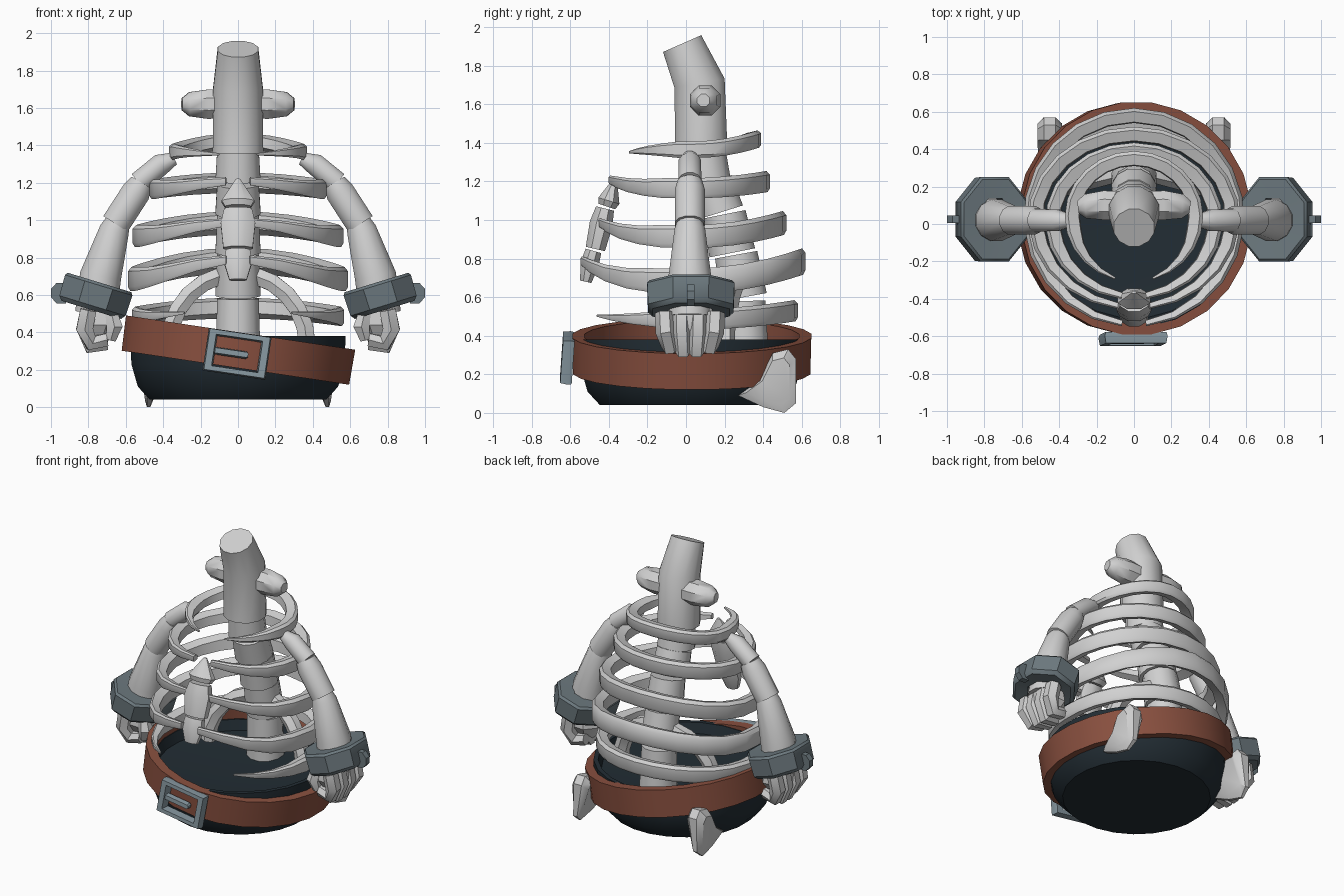
import bpy
import bmesh
from math import sin, cos, pi, radians
from mathutils import Vector, Matrix

cube = bpy.data.objects.get("Cube")
if cube:
    bpy.data.objects.remove(cube)


def material(name, rgb):
    m = bpy.data.materials.new(name)
    m.use_nodes = True
    m.diffuse_color = (*rgb, 1)
    m.node_tree.nodes["Principled BSDF"].inputs["Base Color"].default_value = (*rgb, 1)
    return m


BONE = material("bone grey", (0.64, 0.64, 0.64))
LEATHER = material("brown leather", (0.25, 0.08, 0.05))
IRON = material("dark iron", (0.15, 0.19, 0.21))
STEEL = material("buckle steel", (0.24, 0.31, 0.35))
CLOTH = material("dark cloth", (0.016, 0.026, 0.034))


def loft(name, rings, mat, closed=False, matrix=None, mirror=False):
    """Skin a list of equal point rings; cap the ends unless closed."""
    bm = bmesh.new()
    rows = [[bm.verts.new(p) for p in ring] for ring in rings]
    n = len(rows[0])
    pairs = list(zip(rows, rows[1:]))
    if closed:
        pairs.append((rows[-1], rows[0]))
    for a, b in pairs:
        for i in range(n):
            j = (i + 1) % n
            bm.faces.new((a[i], a[j], b[j], b[i]))
    if not closed:
        bm.faces.new(rows[0])
        bm.faces.new(rows[-1])
    bmesh.ops.remove_doubles(bm, verts=bm.verts, dist=0.0001)
    if matrix:
        bm.transform(matrix)
    bmesh.ops.recalc_face_normals(bm, faces=bm.faces)
    me = bpy.data.meshes.new(name)
    bm.to_mesh(me)
    bm.free()
    me.materials.append(mat)
    ob = bpy.data.objects.new(name, me)
    bpy.context.collection.objects.link(ob)
    if mirror:
        ob.modifiers.new("Mirror", "MIRROR").use_mirror_merge = False
    bpy.ops.object.select_all(action="DESELECT")
    bpy.context.view_layer.objects.active = ob
    ob.select_set(True)
    bpy.ops.object.shade_smooth_by_angle(angle=radians(38))
    return ob


def tube(name, path, radii, sides=12, flat=1.0, mirror=False):
    """Round bone along a path; flat squashes it from front to back."""
    pts = [Vector(p) for p in path]
    rings = []
    for i, p in enumerate(pts):
        d = (pts[min(i + 1, len(pts) - 1)] - pts[max(i - 1, 0)]).normalized()
        u = d.cross(Vector((0, 1, 0))).normalized()
        v = d.cross(u)
        rings.append([p + radii[i] * (u * cos(a) + v * sin(a) * flat)
                      for a in (2 * pi * (k + 0.5) / sides for k in range(sides))])
    return loft(name, rings, BONE, mirror=mirror)


def lathe(name, profile, sides, mat, matrix, mirror=False):
    """Spin a closed (radius, height) profile around z."""
    rings = []
    for k in range(sides):
        a = 2 * pi * (k + 0.5) / sides
        rings.append([(r * cos(a), r * sin(a), z) for r, z in profile])
    return loft(name, rings, mat, closed=True, matrix=matrix, mirror=mirror)


def rib(name, rx, ry, cy, z_front, z_mid, z_back, half, gap, tip):
    """Thick bone band round the chest, open and tapered at the front."""
    steps = 22
    rings = []
    for i in range(steps + 1):
        a = gap + (2 * pi - 2 * gap) * i / steps
        c = cos(a)
        z = z_mid + ((z_front - z_mid) * c ** 4 if c > 0 else (z_back - z_mid) * c * c)
        s = tip + (1 - tip) * min(1, min(i, steps - i) / 4)
        h = half * s * (0.95 - 0.05 * c)
        ring = []
        for dr, dz in ((-0.012, -1), (0, -0.65), (0, 0.65), (-0.018, 1),
                       (-0.075, 0.7), (-0.08, -0.5)):
            ring.append(((rx + dr * s) * sin(a), cy - (ry + dr * s) * c, z + dz * h))
        rings.append(ring)
    return loft(name, rings, BONE)


# Hips bowl
lathe("hips_bowl", [(0, 0.04), (0.475, 0.04), (0.54, 0.11), (0.575, 0.23), (0.58, 0.38),
                    (0.55, 0.38), (0.53, 0.31), (0, 0.27)],
      24, CLOTH, Matrix.Translation((0, 0.025, 0)))

# Tilted belt and its buckle
tilt = Matrix.Rotation(radians(8.5), 4, "Y")
lathe("belt", [(0.56, -0.095), (0.62, -0.095), (0.625, 0.095), (0.56, 0.095)],
      24, LEATHER, Matrix.Translation((0, 0.03, 0.305)) @ tilt)
buckle_place = (Matrix.Translation((-0.005, -0.605, 0.285)) @ tilt
                @ Matrix.Rotation(radians(86), 4, "X"))
lathe("buckle_frame", [(0.97, -0.02), (1, 0), (0.96, 0.04), (0.74, 0.04), (0.7, -0.02)],
      4, STEEL, buckle_place @ Matrix.Diagonal((0.24, 0.163, 1, 1)))
loft("buckle_pin", [[(x, y * s, z) for y, z in ((-0.02, 0), (0.02, 0), (0.014, 0.035), (-0.014, 0.035))]
                    for x, s in ((-0.12, 1), (0.05, 1), (0.06, 0.5))],
     STEEL, matrix=buckle_place)

# Spine, bottom to top
spine = [(0.26, 0.58, 0.31, 0.30), (0.60, 0.82, 0.30, 0.26), (0.83, 1.03, 0.24, 0.20),
         (1.04, 1.2, 0.18, 0.13), (1.21, 1.38, 0.11, 0.09)]
for i, (z0, z1, y0, y1) in enumerate(spine):
    tube(f"vertebra_{i + 1}", [(0, y0, z0), (0, y1, z1)], [0.125, 0.115])
tube("neck", [(0, 0.08, 1.36), (0, 0.07, 1.71), (0, -0.02, 1.915)], [0.14, 0.137, 0.112])
tube("neck_spur", [(0.06, 0.1, 1.62), (0.16, 0.1, 1.62), (0.26, 0.095, 1.62), (0.30, 0.09, 1.62)],
     [0.08, 0.085, 0.07, 0.035], sides=8, mirror=True)

# Rib cage
ribs = [(0.37, 0.35, 0.04, 1.35, 1.365, 1.42, 0.045, 0.28, 0.15),
        (0.475, 0.42, 0.015, 1.21, 1.165, 1.2, 0.055, 0.14, 0.45),
        (0.565, 0.49, 0.03, 0.99, 0.915, 0.985, 0.062, 0.14, 0.4),
        (0.59, 0.585, 0.035, 0.79, 0.685, 0.785, 0.068, 0.11, 0.4),
        (0.57, 0.56, 0.02, 0.52, 0.485, 0.53, 0.055, 0.53, 0.12)]
for i, spec in enumerate(ribs):
    rib(f"rib_{i + 1}", *spec)
tube("lower_rib_arch", [(0.37 * sin(a), 0.30 - 0.1 * abs(sin(a)), 0.33 + 0.385 * cos(a))
                        for a in (pi * (k / 12 - 0.5) for k in range(13))],
     [0.052] * 13, sides=6)

# Breastbone
tube("breastbone_top", [(0, -0.365, 1.22), (0, -0.40, 1.10), (0, -0.41, 1.07)],
     [0.012, 0.095, 0.075], sides=8, flat=0.65)
tube("breastbone_middle", [(0, -0.42, 1.06), (0, -0.44, 0.98), (0, -0.47, 0.85)],
     [0.08, 0.1, 0.085], sides=8, flat=0.65)
tube("breastbone_bottom", [(0, -0.48, 0.84), (0, -0.50, 0.77), (0, -0.52, 0.68)],
     [0.07, 0.08, 0.05], sides=8, flat=0.65)

# Arms
tube("shoulder", [(0.34, 0.02, 1.33), (0.41, 0.02, 1.30), (0.53, 0.02, 1.20)],
     [0.035, 0.06, 0.062], sides=12, mirror=True)
tube("upper_arm", [(0.515, 0.02, 1.20), (0.545, 0.02, 1.15), (0.655, 0.02, 0.98)],
     [0.065, 0.08, 0.08], sides=12, mirror=True)
tube("forearm", [(0.64, 0.02, 1.0), (0.66, 0.02, 0.95), (0.735, 0.02, 0.70), (0.76, 0.02, 0.5)],
     [0.065, 0.082, 0.115, 0.115], sides=12, mirror=True)

# Wrist cuffs with outer studs
cuff_place = Matrix.Translation((0.762, 0.025, 0.595)) @ Matrix.Rotation(radians(-17), 4, "Y")
lathe("wrist_cuff", [(0.1, -0.07), (0.18, -0.078), (0.2, -0.055), (0.204, 0.06), (0.192, 0.075), (0.1, 0.07)],
      8, IRON, cuff_place @ Matrix.Diagonal((1, 1.2, 1, 1)), mirror=True)
loft("cuff_stud", [[(x, 0.025 + y, 0.61 + z * s) for y, z in
                    ((-0.02, -0.055), (0.02, -0.055), (0.02, 0.055), (-0.02, 0.055))]
                   for x, s in ((0.92, 1), (0.97, 1), (1.0, 0.4))], IRON, mirror=True)

# Fists made of a palm and curled fingers fanning out from the knuckles
tube("palm", [(0.75, 0.02, 0.55), (0.745, 0.02, 0.44), (0.755, 0.02, 0.35)],
     [0.1, 0.11, 0.06], sides=8, flat=1.25, mirror=True)
for k in range(4):
    fan = -1.5 + k
    drop = 0.02 if k in (1, 2) else 0
    tube(f"finger_{k + 1}", [(0.80, 0.02 + fan * 0.088, 0.52), (0.82, 0.02 + fan * 0.084, 0.42),
                             (0.785, 0.02 + fan * 0.068, 0.345 - drop), (0.70, 0.02 + fan * 0.065, 0.36 - drop)],
         [0.05, 0.052, 0.048, 0.04], sides=6, mirror=True)
tube("thumb", [(0.68, -0.08, 0.52), (0.66, -0.09, 0.43), (0.68, -0.08, 0.36)],
     [0.035, 0.05, 0.03], sides=6, mirror=True)

# Hip bones jutting out at the back, narrowing to a point below
outline = [(0.27, 0.09), (0.38, 0.17), (0.45, 0.31), (0.53, 0.33),
           (0.57, 0.28), (0.57, 0.05), (0.51, 0), (0.40, 0.03)]
loft("hip_bone", [[(0.49 + (x - 0.49) * min(1, 0.3 + z * 4), 0.44 + (y - 0.44) * s, 0.15 + (z - 0.15) * s)
                   for y, z in outline]
                  for x, s in ((0.385, 0.75), (0.42, 1), (0.48, 1), (0.515, 0.75))], BONE, mirror=True)
